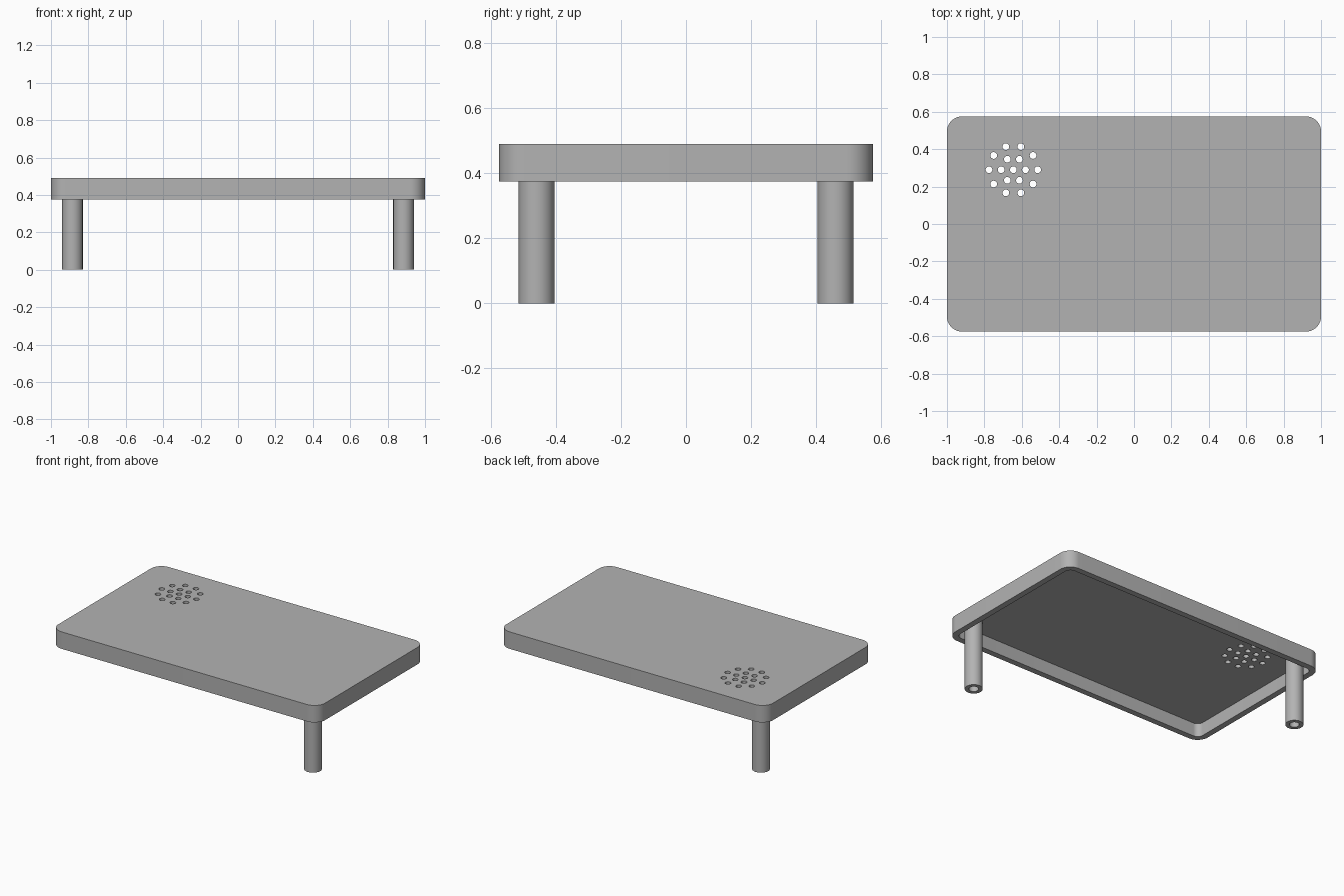
import bpy
import bmesh
from math import cos, sin, pi, radians

cube = bpy.data.objects.get("Cube")
if cube:
    bpy.data.objects.remove(cube, do_unlink=True)

grey = bpy.data.materials.new("plain grey")
grey.use_nodes = True
colour = (0.45, 0.45, 0.45, 1)
grey.diffuse_color = colour
grey.node_tree.nodes["Principled BSDF"].inputs["Base Color"].default_value = colour

TOP, RIM, CEILING = 0.49, 0.375, 0.465
HALF_X, HALF_Y, CORNER, WALL = 1.0, 0.575, 0.08, 0.04


def finish(name, bm):
    bmesh.ops.recalc_face_normals(bm, faces=bm.faces)
    mesh = bpy.data.meshes.new(name)
    bm.to_mesh(mesh)
    bm.free()
    mesh.materials.append(grey)
    obj = bpy.data.objects.new(name, mesh)
    bpy.context.collection.objects.link(obj)
    return obj


def extrude_outlines(name, outlines, low, high):
    """Closed prisms, one for each outline."""
    bm = bmesh.new()
    for outline in outlines:
        face = bm.faces.new([bm.verts.new((x, y, low)) for x, y in outline])
        new = bmesh.ops.extrude_face_region(bm, geom=[face], use_keep_orig=True)["geom"]
        bmesh.ops.translate(bm, vec=(0, 0, high - low),
                            verts=[v for v in new if isinstance(v, bmesh.types.BMVert)])
    return finish(name, bm)


def rounded_rectangle(hx, hy, r, steps=12):
    points = []
    for quarter, (sx, sy) in enumerate([(1, 1), (-1, 1), (-1, -1), (1, -1)]):
        for i in range(steps + 1):
            a = (quarter + i / steps) * pi / 2
            points.append((sx * (hx - r) + r * cos(a), sy * (hy - r) + r * sin(a)))
    return points


def circle(cx, cy, r, sides):
    return [(cx + r * cos(2 * pi * i / sides), cy + r * sin(2 * pi * i / sides))
            for i in range(sides)]


def smooth(obj):
    bpy.ops.object.select_all(action='DESELECT')
    obj.select_set(True)
    bpy.context.view_layer.objects.active = obj
    bpy.ops.object.shade_smooth_by_angle(angle=radians(30))


def cut(obj, cutter):
    mod = obj.modifiers.new("cut", 'BOOLEAN')
    mod.operation = 'DIFFERENCE'
    mod.solver = 'EXACT'
    mod.object = cutter
    bpy.context.view_layer.objects.active = obj
    bpy.ops.object.modifier_apply(modifier=mod.name)
    bpy.data.objects.remove(cutter, do_unlink=True)


# Tray-like platform, hollow underneath
platform = extrude_outlines(
    "platform", [rounded_rectangle(HALF_X, HALF_Y, CORNER)], RIM, TOP)
cut(platform, extrude_outlines(
    "hollow_cutter",
    [rounded_rectangle(HALF_X - WALL, HALF_Y - WALL, CORNER - WALL)], RIM - 0.1, CEILING))

# Cluster of round holes: one in the middle and two rings
centre_x, centre_y = -0.645, 0.29
holes = [circle(centre_x, centre_y, 0.018, 24)]
for count, ring in [(6, 0.065), (10, 0.13)]:
    for i in range(count):
        a = 2 * pi * i / count
        holes.append(circle(centre_x + ring * cos(a), centre_y + ring * sin(a), 0.018, 24))
cut(platform, extrude_outlines("hole_cutter", holes, CEILING - 0.05, TOP + 0.05))
smooth(platform)


# Round legs at two opposite corners, bored from below
def leg(name, x, y, sides=40):
    bm = bmesh.new()
    profile = [(0.055, CEILING), (0.055, 0), (0.03, 0), (0.03, 0.3)]
    rings = [[bm.verts.new((px, py, z)) for px, py in circle(x, y, r, sides)]
             for r, z in profile]
    for a, b in zip(rings, rings[1:]):
        for i in range(sides):
            j = (i + 1) % sides
            bm.faces.new((a[i], a[j], b[j], b[i]))
    bm.faces.new(rings[0])
    bm.faces.new(rings[-1])
    smooth(finish(name, bm))


leg("front_left_leg", 0.885, -0.46)
leg("back_right_leg", -0.885, 0.46)
